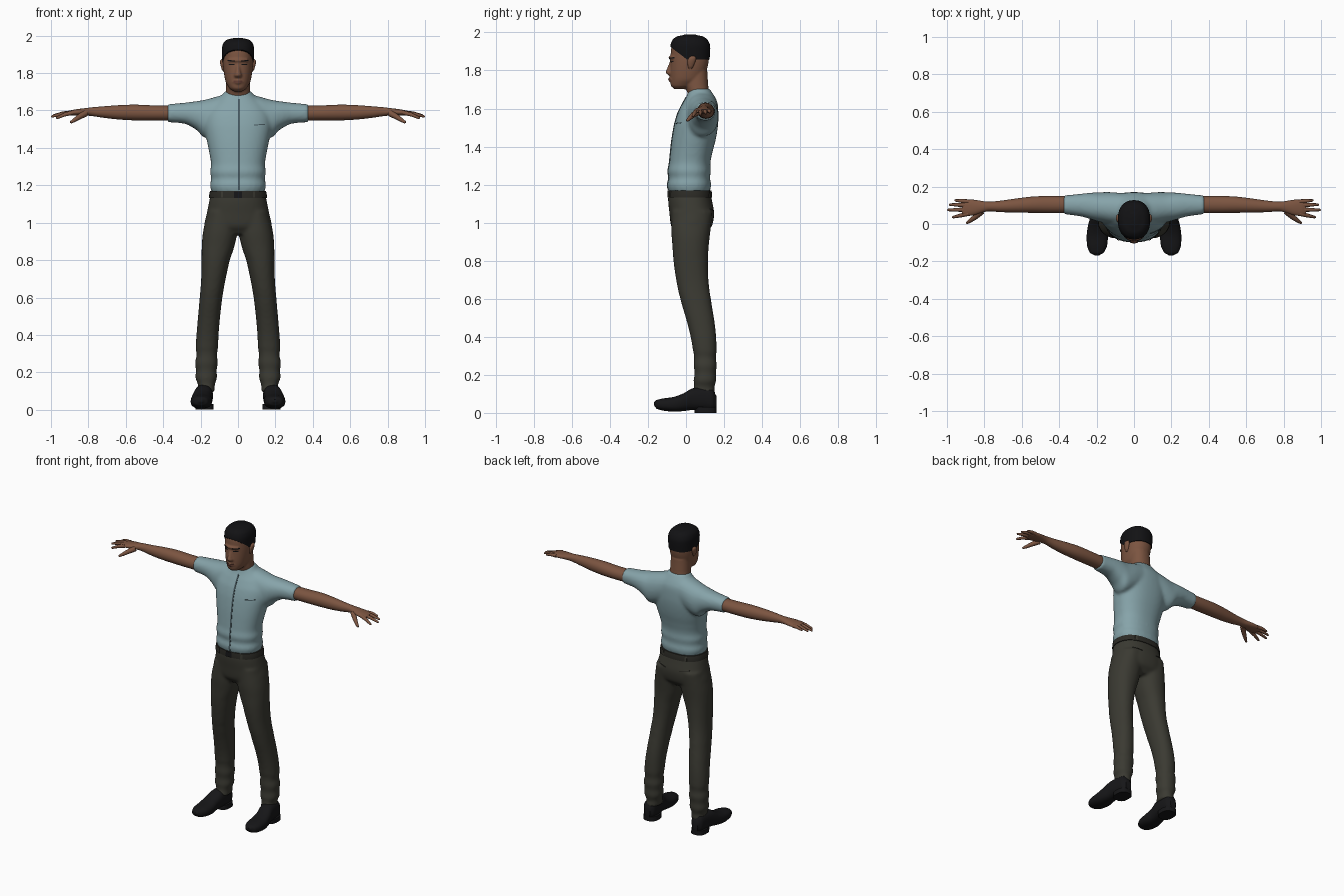
import bpy, bmesh, math
from mathutils import Vector

if "Cube" in bpy.data.objects:
    bpy.data.objects.remove(bpy.data.objects["Cube"])


def material(name, rgb):
    m = bpy.data.materials.new(name)
    m.diffuse_color = (*rgb, 1)
    m.use_nodes = True
    m.node_tree.nodes["Principled BSDF"].inputs["Base Color"].default_value = m.diffuse_color
    return m


SKIN = material("brown_skin", (0.20, 0.09, 0.052))
LIP = material("lip_brown", (0.13, 0.05, 0.035))
HAIR = material("black_hair", (0.006, 0.006, 0.007))
SHIRT = material("pale_blue_cloth", (0.24, 0.37, 0.40))
SEAM = material("seam_grey", (0.07, 0.11, 0.125))
PANTS = material("dark_olive_cloth", (0.043, 0.042, 0.032))
BELT = material("belt_leather", (0.025, 0.024, 0.019))
SHOE = material("black_leather", (0.008, 0.008, 0.009))


def loft(bm, axis, rows, power=2.2, sides=28, sub=4):
    """Rounded sections along an axis; row = (t, a0, a1, b0, b1)."""
    fine = []
    for i in range(len(rows) - 1):
        p0, p1 = rows[max(i - 1, 0)], rows[i]
        p2, p3 = rows[i + 1], rows[min(i + 2, len(rows) - 1)]
        for k in range(sub):
            u = k / sub
            row = [0.5 * (2 * b + (c - a) * u + (2 * a - 5 * b + 4 * c - d) * u * u
                          + (3 * b - a - 3 * c + d) * u ** 3)
                   for a, b, c, d in zip(p0, p1, p2, p3)]
            row[0] = p1[0] + (p2[0] - p1[0]) * u
            fine.append(row)
    fine.append(rows[-1])
    rings = []
    for t, a0, a1, b0, b1 in fine:
        ring = []
        for j in range(sides):
            w = math.tau * j / sides
            c, s = math.cos(w), math.sin(w)
            a = (a0 + a1) / 2 + (a1 - a0) / 2 * math.copysign(abs(c) ** (2 / power), c)
            b = (b0 + b1) / 2 + (b1 - b0) / 2 * math.copysign(abs(s) ** (2 / power), s)
            co = {"x": (t, a, b), "y": (a, t, b), "z": (a, b, t)}[axis]
            ring.append(bm.verts.new(co))
        rings.append(ring)
    for r, q in zip(rings, rings[1:]):
        for j in range(sides):
            k = (j + 1) % sides
            bm.faces.new((r[j], r[k], q[k], q[j]))
    bm.faces.new(rings[0])
    bm.faces.new(rings[-1])


def sym(rows):
    """(z, half width, y0, y1) -> full rows."""
    return [(z, -w, w, a, b) for z, w, a, b in rows]


def tube(bm, points, radii, sides=10):
    """Tapered finger along a path with a rounded tip."""
    pts = [Vector(p) for p in points]
    d = (pts[-1] - pts[-2]).normalized()
    pts.append(pts[-1] + d * radii[-1] * 0.6)
    radii = list(radii) + [radii[-1] * 0.5]
    rings = []
    for i, (p, r) in enumerate(zip(pts, radii)):
        t = (pts[min(i + 1, len(pts) - 1)] - pts[max(i - 1, 0)]).normalized()
        u = t.cross(Vector((0, 0, 1))).normalized()
        v = u.cross(t)
        rings.append([bm.verts.new(p + r * (u * math.cos(math.tau * j / sides)
                                            + v * math.sin(math.tau * j / sides)))
                      for j in range(sides)])
    for r, q in zip(rings, rings[1:]):
        for j in range(sides):
            k = (j + 1) % sides
            bm.faces.new((r[j], r[k], q[k], q[j]))
    bm.faces.new(rings[0])
    bm.faces.new(rings[-1])


def part(name, bm, mat, voxel=0, smooth=4, mirror=False):
    if mirror:
        dup = bmesh.ops.duplicate(bm, geom=bm.verts[:] + bm.edges[:] + bm.faces[:])
        for v in dup["geom"]:
            if isinstance(v, bmesh.types.BMVert):
                v.co.x *= -1
    bmesh.ops.recalc_face_normals(bm, faces=bm.faces[:])
    me = bpy.data.meshes.new(name)
    bm.to_mesh(me)
    bm.free()
    me.materials.append(mat)
    ob = bpy.data.objects.new(name, me)
    bpy.context.collection.objects.link(ob)
    bpy.ops.object.select_all(action="DESELECT")
    ob.select_set(True)
    bpy.context.view_layer.objects.active = ob
    if voxel:
        rm = ob.modifiers.new("fuse", "REMESH")
        rm.mode, rm.voxel_size = "VOXEL", voxel
        sm = ob.modifiers.new("soften", "SMOOTH")
        sm.iterations = smooth
        bpy.ops.object.convert(target="MESH")
    bpy.ops.object.shade_smooth_by_angle(angle=math.radians(50))
    bpy.context.view_layer.update()
    return ob


def strip(name, target, pts, mat, width, upright=False, back=False, mirror=False):
    """Thin plate laid on the front or back surface along (x, z) points."""
    bm = bmesh.new()
    d = -1 if back else 1
    cols = []
    for x, z in pts:
        pair = []
        for s in (-1, 1):
            px, pz = (x + s * width / 2, z) if upright else (x, z + s * width / 2)
            hit, loc, _, _ = target.ray_cast(Vector((px, -d, pz)), Vector((0, d, 0)))
            y = loc.y if hit else 0
            pair.append([bm.verts.new((px, y + d * o, pz)) for o in (-0.003, 0.003)])
        cols.append(pair)
    for p, q in zip(cols, cols[1:]):
        (a, b), (c, e) = p
        (f, g), (h, i) = q
        for quad in ((a, c, h, f), (a, f, g, b), (c, e, i, h), (b, g, i, e)):
            bm.faces.new(quad)
    return part(name, bm, mat, mirror=mirror)


def line(a, b, n=8):
    return [(a[0] + (b[0] - a[0]) * i / n, a[1] + (b[1] - a[1]) * i / n) for i in range(n + 1)]


# Shirt: torso with both sleeves, fused
bm = bmesh.new()
loft(bm, "x", [(.05, .0, .165, 1.50, 1.69), (.12, .0, .17, 1.47, 1.673), (.18, .01, .17, 1.455, 1.657),
               (.22, .022, .168, 1.495, 1.65), (.28, .04, .162, 1.528, 1.642), (.378, .052, .153, 1.537, 1.634)])
dup = bmesh.ops.duplicate(bm, geom=bm.verts[:] + bm.edges[:] + bm.faces[:])["geom"]
for v in dup:
    if isinstance(v, bmesh.types.BMVert):
        v.co.x *= -1
loft(bm, "z", sym([(1.16, .141, -.092, .126), (1.20, .150, -.099, .132), (1.235, .143, -.09, .126),
                   (1.27, .149, -.096, .13), (1.31, .144, -.088, .128), (1.36, .151, -.083, .137),
                   (1.44, .167, -.074, .157), (1.52, .18, -.06, .169), (1.58, .175, -.042, .17),
                   (1.63, .145, -.017, .166), (1.665, .105, .003, .15), (1.705, .068, .015, .125)]), 2.3, 40)
shirt = part("shirt", bm, SHIRT, 0.010, 5)
strip("button_placket", shirt, line((.005, 1.175), (.005, 1.66), 30), SEAM, .009, upright=True)
strip("pocket_welt", shirt, line((.085, 1.522), (.145, 1.526)), SEAM, .005)

# Trousers: hips and two legs, fused
bm = bmesh.new()
loft(bm, "z", [(1.06, .01, .165, -.075, .14), (.95, .004, .187, -.077, .128), (.87, .02, .194, -.071, .119),
               (.80, .044, .195, -.066, .116), (.70, .066, .197, -.052, .118), (.60, .084, .205, -.03, .131),
               (.45, .10, .218, .012, .154), (.33, .107, .226, .036, .161), (.29, .112, .222, .042, .157),
               (.25, .108, .23, .04, .162), (.21, .114, .225, .045, .157), (.17, .112, .228, .04, .159),
               (.135, .124, .214, .042, .15), (.095, .124, .216, .03, .154)])
dup = bmesh.ops.duplicate(bm, geom=bm.verts[:] + bm.edges[:] + bm.faces[:])["geom"]
for v in dup:
    if isinstance(v, bmesh.types.BMVert):
        v.co.x *= -1
loft(bm, "z", sym([(1.175, .140, -.09, .126), (1.12, .153, -.094, .136), (1.05, .167, -.087, .148),
                   (.98, .18, -.078, .136), (.94, .15, -.05, .10)]), 2.3, 40)
trousers = part("trousers", bm, PANTS, 0.010, 4)
strip("back_pocket", trousers, line((.05, 1.065), (.115, 1.075)), BELT, .006, back=True, mirror=True)

# Belt, buckle and loops
bm = bmesh.new()
loft(bm, "z", sym([(1.132, .155, -.098, .138), (1.15, .154, -.098, .137), (1.17, .150, -.097, .134)]), 2.3, 40, 2)
belt = part("belt", bm, BELT)
strip("buckle", belt, line((-.022, 1.15), (.022, 1.15), 4), SHOE, .034)
for side, back in (("front", False), ("back", True)):
    strip(side + "_belt_loop", belt, line((.085, 1.134), (.085, 1.168), 3), PANTS, .012, True, back, True)

# Shoes with heel blocks
bm = bmesh.new()
loft(bm, "y", [(-.169, .188, .208, .04, .055), (-.155, .163, .235, .022, .068), (-.12, .145, .25, .012, .076),
               (-.06, .139, .253, .006, .085), (-.01, .142, .246, .010, .104), (.03, .138, .236, .015, .128),
               (.09, .134, .226, .015, .135), (.14, .14, .218, .015, .125), (.16, .158, .2, .025, .09)], 2.5)
loft(bm, "z", [(0, .13, .226, .045, .16), (.03, .132, .226, .045, .16)], 2.6, 28, 1)
part("shoes", bm, SHOE, mirror=True)

# Arms, palms and fingers
bm = bmesh.new()
loft(bm, "x", [(.34, .06, .148, 1.546, 1.626), (.45, .059, .15, 1.546, 1.627), (.55, .06, .146, 1.547, 1.631),
               (.64, .061, .135, 1.552, 1.628), (.72, .064, .124, 1.561, 1.622), (.78, .068, .119, 1.570, 1.617),
               (.82, .058, .124, 1.573, 1.612), (.86, .046, .13, 1.573, 1.607), (.90, .044, .128, 1.574, 1.6),
               (.92, .052, .118, 1.578, 1.594)], 2.1, 24)
for y0, tip in ((.12, (.955, .126, 1.58)), (.10, (.985, .104, 1.574)),
                (.077, (.995, .075, 1.568)), (.055, (.968, .036, 1.56))):
    root = Vector((.885, y0, 1.588))
    mid = root.lerp(Vector(tip), .5) + Vector((0, 0, .004))
    tube(bm, (root, mid, tip), (.012, .0105, .0065))
tube(bm, ((.815, .068, 1.585), (.85, .036, 1.565), (.875, .018, 1.548), (.893, .006, 1.537)),
     (.018, .014, .0105, .007))
part("arms", bm, SKIN, mirror=True)

# Head and neck with nose, brow and mouth, fused
bm = bmesh.new()
loft(bm, "z", sym([(1.63, .07, .025, .122), (1.67, .067, .012, .122), (1.72, .064, -.005, .117),
                   (1.80, .062, -.01, .112)]))
loft(bm, "z", sym([(1.702, .026, -.062, .0), (1.718, .046, -.079, .04), (1.75, .065, -.082, .085),
                   (1.79, .074, -.083, .105), (1.84, .08, -.082, .118), (1.88, .081, -.081, .121),
                   (1.92, .08, -.077, .119), (1.95, .071, -.062, .103), (1.972, .04, -.03, .07)]), 2.2, 36)
loft(bm, "z", sym([(1.774, .018, -.09, -.05), (1.786, .022, -.106, -.05), (1.80, .017, -.104, -.05),
                   (1.83, .011, -.092, -.05), (1.856, .011, -.084, -.05)]))
loft(bm, "x", [(-.052, -.074, -.04, 1.858, 1.876), (-.02, -.09, -.04, 1.858, 1.878),
               (.02, -.09, -.04, 1.858, 1.878), (.052, -.074, -.04, 1.858, 1.876)])
loft(bm, "x", [(-.03, -.08, -.05, 1.748, 1.757), (0, -.094, -.05, 1.738, 1.768), (.03, -.08, -.05, 1.748, 1.757)])
head = part("head", bm, SKIN, 0.0055, 4)
strip("lips", head, line((-.025, 1.753), (.025, 1.753)), LIP, .012)
strip("eyes", head, line((.02, 1.845), (.05, 1.847)), HAIR, .005, mirror=True)
strip("eyebrows", head, line((.016, 1.864), (.056, 1.867)), HAIR, .006, mirror=True)

# Ears
bm = bmesh.new()
loft(bm, "z", [(1.808, .07, .08, .015, .03), (1.82, .07, .087, .01, .038), (1.85, .07, .095, .008, .05),
               (1.868, .07, .095, .015, .052), (1.877, .07, .085, .025, .045)], 2.2, 16)
part("ears", bm, SKIN, mirror=True)

# Hair cap, trimmed on a slope from forehead to temple
bm = bmesh.new()
loft(bm, "z", sym([(1.857, .084, -.08, .124), (1.90, .086, -.083, .127), (1.935, .086, -.081, .126),
                   (1.962, .077, -.07, .113), (1.979, .058, -.048, .09), (1.988, .022, -.01, .052)]), 2.3, 40)
cut = bmesh.ops.bisect_plane(bm, geom=bm.verts[:] + bm.edges[:] + bm.faces[:], dist=1e-5,
                             plane_co=(0, -.08, 1.923), plane_no=(0, .065, .085), clear_inner=True)
bmesh.ops.holes_fill(bm, edges=[e for e in bm.edges if e.is_boundary])
part("hair", bm, HAIR)
